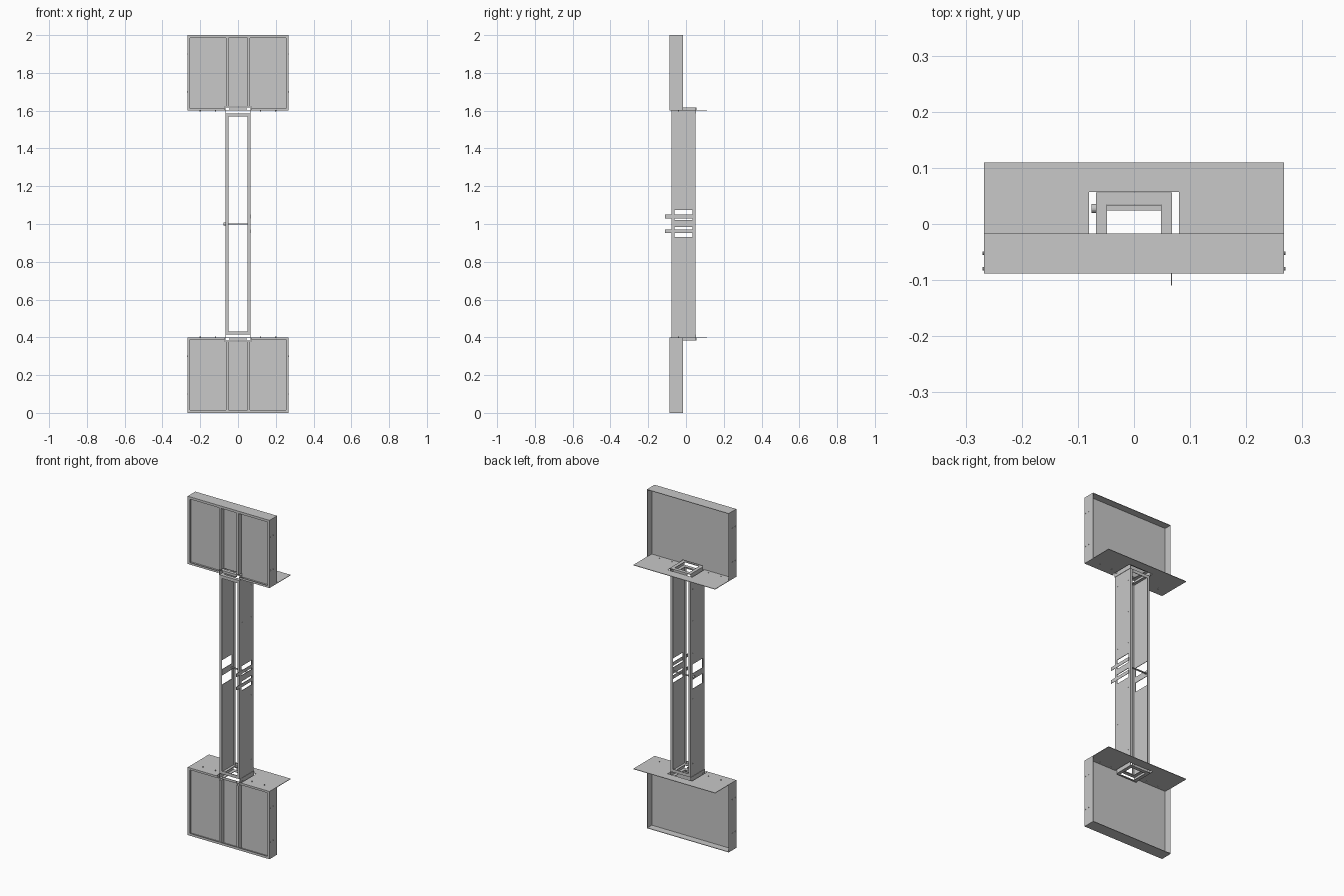
import bpy, bmesh
from mathutils import Matrix, Vector

cube = bpy.data.objects.get("Cube")
if cube:
    bpy.data.objects.remove(cube, do_unlink=True)

grey = bpy.data.materials.new("bare_steel_grey")
grey.use_nodes = True
colour = (0.58, 0.58, 0.58, 1)
grey.diffuse_color = colour
grey.node_tree.nodes["Principled BSDF"].inputs["Base Color"].default_value = colour

T = 0.003  # sheet thickness


def finish(name, bm):
    mesh = bpy.data.meshes.new(name)
    bm.to_mesh(mesh)
    bm.free()
    mesh.materials.append(grey)
    obj = bpy.data.objects.new(name, mesh)
    bpy.context.collection.objects.link(obj)
    return obj


def boxes(name, items):
    """One object from boxes given as x, y and z ranges."""
    bm = bmesh.new()
    for x0, x1, y0, y1, z0, z1 in items:
        size = Matrix.Diagonal((x1 - x0, y1 - y0, z1 - z0, 1))
        mid = Vector((x0 + x1, y0 + y1, z0 + z1)) / 2
        bmesh.ops.create_cube(bm, size=1, matrix=Matrix.Translation(mid) @ size)
    return finish(name, bm)


def pins(name, points, radius, length, axis, sides=10):
    """Small cylinders at the given centres, along X or Z."""
    bm = bmesh.new()
    turn = Matrix.Rotation(1.5707963, 4, 'Y') if axis == 'X' else Matrix()
    for p in points:
        bmesh.ops.create_cone(bm, cap_ends=True, segments=sides, radius1=radius,
                              radius2=radius, depth=length,
                              matrix=Matrix.Translation(p) @ turn)
    return finish(name, bm)


def both_sides(items):
    return items + [(-b, -a, c, d, e, f) for a, b, c, d, e, f in items]


def at_end(items, upper):
    """Keep boxes at the top, or reflect them to the lower end."""
    return items if upper else [(a, b, c, d, 2 - f, 2 - e) for a, b, c, d, e, f in items]


W, FRONT, REAR, Z0 = 0.267, -0.088, -0.017, 1.6
PANEL, NOTCH_X, NOTCH_Z = -0.06, 0.068, 1.622
COL_F, COL_B, COL_X = -0.078, 0.05, 0.066

for end, upper in (("upper", True), ("lower", False)):
    # Tray with a folded front rim
    boxes(end + "_tray_walls", at_end(
        both_sides([(W - T, W, FRONT, REAR, Z0, 2)])
        + [(-W, W, FRONT, REAR, 2 - T, 2)], upper))
    boxes(end + "_tray_rim", at_end(
        both_sides([(W - 0.014, W, FRONT, FRONT + T, Z0, 2),
                    (NOTCH_X, W, FRONT, FRONT + T, Z0, Z0 + 0.012)])
        + [(-W, W, FRONT, FRONT + T, 2 - 0.014, 2)], upper))
    # Face panel set back from the rim, notched where the column end enters
    boxes(end + "_tray_panel", at_end(
        both_sides([(NOTCH_X, W - T, PANEL - 0.001, PANEL + 0.001, Z0, 2 - T)])
        + [(-NOTCH_X, NOTCH_X, PANEL - 0.001, PANEL + 0.001, NOTCH_Z, 2 - T)], upper))
    boxes(end + "_panel_ribs", at_end(
        both_sides([(0.05, 0.064, FRONT + T, PANEL, NOTCH_Z, 2 - T)]), upper))
    # Shelf plate around the column opening
    boxes(end + "_shelf", at_end(
        both_sides([(0.08, W, FRONT, 0.11, Z0, Z0 + T)])
        + [(-0.08, 0.08, 0.057, 0.11, Z0, Z0 + T)], upper))
    # Collar ring with cut corners
    boxes(end + "_collar", at_end(
        both_sides([(0.048, 0.068, COL_F, 0.056, 1.613, 1.616),
                    (0.066, 0.068, COL_F, 0.054, 1.585, 1.616)])
        + [(-0.048, 0.048, 0.035, 0.056, 1.613, 1.616),
           (-0.048, 0.048, COL_F, -0.058, 1.613, 1.616),
           (-0.046, 0.046, 0.054, 0.056, 1.602, 1.616),
           (-0.046, 0.046, COL_F, COL_F + 0.002, 1.602, 1.616)], upper))
    # Column end frame with turned-down lips
    boxes(end + "_column_end", at_end(
        both_sides([(0.048, COL_X, COL_F, COL_B, 1.583, 1.586)])
        + [(-0.05, 0.05, COL_F, COL_F + 0.02, 1.583, 1.586),
           (-0.05, 0.05, COL_B - 0.015, COL_B, 1.583, 1.586),
           (-0.05, 0.05, COL_F, COL_F + T, 1.568, 1.585),
           (-0.05, 0.05, COL_B - T, COL_B, 1.568, 1.585)], upper))
    # Fasteners on the tray sides and shelf
    flip = (lambda z: z) if upper else (lambda z: 2 - z)
    pins(end + "_side_screws", [(s * W, y, flip(z)) for s in (-1, 1)
                                for y in (-0.052, -0.08) for z in (1.7, 1.9)],
         0.003, 0.006, 'X')
    pins(end + "_shelf_screws", [(x, -0.04, flip(Z0)) for x in (-0.2, -0.12, 0.12, 0.2)],
         0.003, 0.01, 'Z')

# Column side plates, each with two windows
LOW, HIGH = 0.415, 1.585
WIN_F, WIN_B = -0.062, 0.034
windows = [(0.93, 0.985), (1.02, 1.075)]
for side, s in (("left", 1), ("right", -1)):
    inner, outer = sorted((s * (COL_X - T), s * COL_X))
    lip0, lip1 = sorted((s * 0.051, s * COL_X))
    levels = [LOW] + [z for w in windows for z in w] + [HIGH]
    plate = [(inner, outer, COL_F, WIN_F, LOW, HIGH), (inner, outer, WIN_B, COL_B, LOW, HIGH)]
    plate += [(inner, outer, WIN_F, WIN_B, levels[i], levels[i + 1]) for i in (0, 2, 4)]
    plate += [(lip0, lip1, y, y + T, LOW, HIGH) for y in (COL_F, COL_B - T)]
    boxes(side + "_column_plate", plate)
    pins(side + "_column_rivets", [(s * COL_X, y, z) for y in (-0.056, 0.03)
                                   for z in (0.49, 0.68, 0.87, 1.14, 1.33, 1.52)],
         0.003, 0.002, 'X')

# Tabs crossing the left windows and projecting forward
boxes("left_tabs", [(0.0655, 0.0675, -0.11, WIN_B + 0.002, z, z + 0.02)
                    for z in (0.952, 1.03)])

# Cross bar and its knob
boxes("cross_bar", [(-COL_X, COL_X, 0.024, 0.034, 0.998, 1.002)])
pins("bar_knob", [(-0.071, 0.028, 1)], 0.008, 0.009, 'X', 16)
